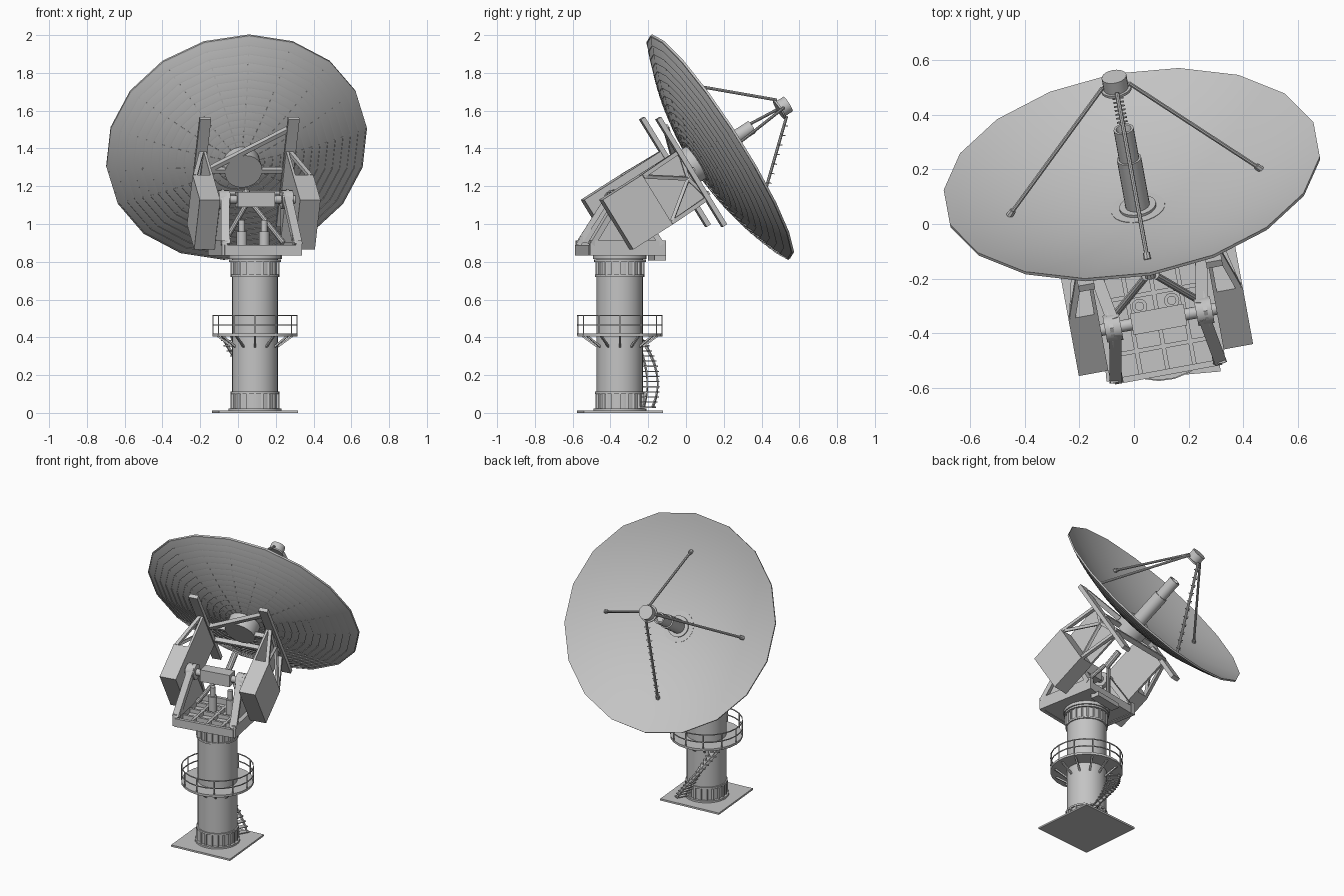
import bpy, bmesh
from math import radians, pi, sin, cos
from mathutils import Matrix, Vector

if "Cube" in bpy.data.objects:
    bpy.data.objects.remove(bpy.data.objects["Cube"])

grey = bpy.data.materials.new("painted_grey")
grey.use_nodes = True
grey.diffuse_color = (0.55, 0.55, 0.55, 1)
grey.node_tree.nodes["Principled BSDF"].inputs["Base Color"].default_value = (0.55, 0.55, 0.55, 1)

# Frames: fixed tower, turning head, and dish (z = dish axis, -y = dish top, origin = rim centre)
TOWER = Matrix.Translation((0.09, -0.35, 0))
HEAD = TOWER @ Matrix.Rotation(radians(10.4), 4, 'Z')
DISH = HEAD @ Matrix.Translation((0, 0.545, 1.41)) @ Matrix.Rotation(radians(-58), 4, 'X')


class Part:
    """Collects simple solids into one named object."""

    def __init__(self, name, frame):
        self.name, self.frame, self.bm = name, frame, bmesh.new()

    def box(self, centre, size, turn=0):
        m = Matrix.Translation(centre) @ Matrix.Rotation(turn, 4, 'Z') @ Matrix.Diagonal((*size, 1))
        bmesh.ops.create_cube(self.bm, size=1, matrix=m)

    def bar(self, p, q, w, d=None, sides=4, r2=None):
        p, q = Vector(p), Vector(q)
        m = Matrix.Translation((p + q) / 2) @ (q - p).to_track_quat('Z', 'Y').to_matrix().to_4x4()
        if sides == 4:
            m = m @ Matrix.Diagonal((w, d or w, (q - p).length, 1))
            bmesh.ops.create_cube(self.bm, size=1, matrix=m)
        else:
            bmesh.ops.create_cone(self.bm, cap_ends=True, segments=sides, radius1=w,
                                  radius2=r2 or w, depth=(q - p).length, matrix=m)

    def lathe(self, profile, sides, closed=False):
        rings = []
        for r, z in profile:
            rings.append([self.bm.verts.new((r * cos(a), r * sin(a), z)) for a in
                          (pi / 2 + 2 * pi * k / sides for k in range(sides))])
        pairs = list(zip(rings, rings[1:])) + ([(rings[-1], rings[0])] if closed else [])
        for lo, hi in pairs:
            for k in range(sides):
                n = (k + 1) % sides
                self.bm.faces.new((lo[k], lo[n], hi[n], hi[k]))

    def ring(self, r0, r1, z0, z1, sides=24):
        self.lathe([(r0, z0), (r1, z0), (r1, z1), (r0, z1)], sides, True)

    def prism(self, outline, x0, x1):
        a = [self.bm.verts.new((x0, y, z)) for y, z in outline]
        b = [self.bm.verts.new((x1, y, z)) for y, z in outline]
        self.bm.faces.new(a)
        self.bm.faces.new(b[::-1])
        for k in range(len(a)):
            n = (k + 1) % len(a)
            self.bm.faces.new((a[k], b[k], b[n], a[n]))

    def done(self):
        bmesh.ops.recalc_face_normals(self.bm, faces=self.bm.faces)
        mesh = bpy.data.meshes.new(self.name)
        self.bm.to_mesh(mesh)
        self.bm.free()
        mesh.materials.append(grey)
        mesh.shade_smooth()
        mesh.set_sharp_from_angle(angle=radians(32))
        ob = bpy.data.objects.new(self.name, mesh)
        ob.matrix_world = self.frame
        bpy.context.collection.objects.link(ob)


def polar(r, a, z):
    return (r * cos(a), r * sin(a), z)


def around(n, phase=0.0):
    return [2 * pi * (k + phase) / n for k in range(n)]


# Ground plate and tower tube with flanges and gussets
p = Part("base_plate", TOWER)
p.box((0, 0, 0.006), (0.42, 0.42, 0.012), radians(5))
p.done()
p = Part("tower", TOWER)
p.ring(0.10, 0.123, 0.012, 0.83)
for z, r in ((0.012, 0.14), (0.10, 0.131), (0.72, 0.131), (0.80, 0.138)):
    p.ring(0.11, r, z, z + 0.012)
for a in around(20):
    for z0, z1 in ((0.02, 0.10), (0.73, 0.80)):
        p.bar(polar(0.124, a, z0), polar(0.124, a, z1), 0.012)
p.ring(0.08, 0.142, 0.815, 0.835)
p.done()

# Round walkway with railing and brackets
p = Part("walkway", TOWER)
p.ring(0.12, 0.225, 0.405, 0.42)
for z in (0.465, 0.515):
    p.ring(0.221, 0.226, z - 0.003, z + 0.003)
for a in around(12):
    p.bar(polar(0.223, a, 0.41), polar(0.223, a, 0.515), 0.006)
    p.bar(polar(0.12, a, 0.35), polar(0.20, a, 0.408), 0.01)
p.done()

# Curved stair winding up the back of the tower
p = Part("stair", TOWER)
steps = 14
path = [(radians(60 + 90 * k / steps), 0.03 + 0.38 * k / steps) for k in range(steps + 1)]
for (a, z), (b, y) in zip(path, path[1:]):
    p.bar(polar(0.125, a, z), polar(0.21, a, z), 0.035, 0.006)
    for r in (0.145, 0.20):
        p.bar(polar(r, a, z), polar(r, b, y), 0.007, 0.016)
p.done()

# Turntable frame: floor grid and outer beams
p = Part("turntable_frame", HEAD)
p.box((0, 0, 0.842), (0.42, 0.40, 0.012))
for s in (-1, 1):
    p.box((0.20 * s, 0.005, 0.872), (0.03, 0.41, 0.08))
    p.box((0, 0.195 * s, 0.86), (0.40, 0.022, 0.055))
for k in (-0.1, 0, 0.1):
    p.box((k, 0, 0.86), (0.016, 0.39, 0.03))
    p.box((0, k, 0.86), (0.39, 0.016, 0.03))
p.box((0.05, 0.19, 0.822), (0.2, 0.06, 0.03))
p.done()

# Bearing stands on each side, leaning slightly inward
for side, s in (("left", 1), ("right", -1)):
    p = Part(side + "_bearing_stand", HEAD)
    p.prism([(-0.2, 0.90), (-0.03, 1.17), (0, 1.185), (0.03, 1.17), (0.2, 0.90)], 0.168 * s, 0.182 * s)
    for y in (-1, 1):
        p.bar((0.195 * s, 0.19 * y, 0.89), (0.165 * s, 0.02 * y, 1.16), 0.045, 0.03)
    p.bar((0.14 * s, 0, 1.13), (0.20 * s, 0, 1.13), 0.05, sides=16)
    p.done()

# Elevation shaft, drive legs and motors
p = Part("elevation_shaft", HEAD)
p.bar((-0.23, 0, 1.13), (0.23, 0, 1.13), 0.022, sides=16)
p.box((0, 0, 1.13), (0.20, 0.08, 0.08))
p.done()
p = Part("drive_legs", HEAD)
for s in (-1, 1):
    p.bar((0.16 * s, 0.04, 0.90), (0.02 * s, 0.16, 1.10), 0.014, sides=10)
    p.bar((0.06 * s, 0.06, 0.86), (0.06 * s, 0.06, 0.96), 0.028, sides=14)
    p.bar((0.06 * s, 0.06, 0.96), (0.06 * s, 0.06, 1.02), 0.017, sides=14)
p.bar((0, 0.16, 1.10), (0, 0.26, 1.17), 0.02, sides=10)
p.done()

# Counterweight boxes with open braced arms reaching the dish frame
TOP, LOW, REAR, MID, FRONT = -0.13, 0.18, -0.74, -0.49, -0.24
for side, s in (("left", 1), ("right", -1)):
    p = Part(side + "_counterweight", DISH)
    p.box((0.27 * s, (TOP + LOW) / 2, (REAR + MID) / 2), (0.11, LOW - TOP, MID - REAR))
    p.done()
    p = Part(side + "_arm", DISH)
    p.box((0.222 * s, (TOP + LOW) / 2, (REAR + FRONT) / 2), (0.014, LOW - TOP, FRONT - REAR))
    node = (0.25 * s, 0.025, FRONT - 0.04)
    for y in (TOP + 0.01, LOW - 0.01):
        p.bar((0.31 * s, y, MID), (0.235 * s, y, FRONT), 0.022)
        p.bar((0.31 * s, y, MID), node, 0.018)
        p.bar((0.235 * s, y, FRONT), node, 0.018)
    p.done()

# Dish support frame and hub
p = Part("dish_frame", DISH)
for s in (-1, 1):
    p.bar((0.238 * s, -0.33, -0.245), (0.238 * s, 0.34, -0.245), 0.06, 0.026)
p.bar((-0.24, 0.03, -0.235), (0.24, -0.27, -0.235), 0.022, 0.03)
p.bar((-0.24, 0.15, -0.235), (0.24, 0.15, -0.235), 0.022, 0.03)
p.bar((-0.24, 0, -0.235), (0.24, 0, -0.235), 0.022, 0.03)
p.done()
p = Part("dish_hub", DISH)
p.bar((0, 0, -0.25), (0, 0, -0.15), 0.1, sides=24)
p.done()

# Dish: smooth bowl, ridged back and radial ribs
R, DEPTH, RINGS = 0.70, 0.155, 15


def bowl(r):
    return DEPTH * ((r / R) ** 2 - 1)


radii = [0.05 + (R - 0.05) * k / RINGS for k in range(RINGS + 1)]
profile = [(r, bowl(r)) for r in radii]
for r in radii[:0:-1]:
    i = r - 0.007
    profile += [(r, bowl(r) - 0.012), (i, bowl(i) - 0.012), (i, bowl(i) - 0.006)]
profile.append((0.05, bowl(0.05) - 0.006))
p = Part("dish", DISH)
p.lathe(profile, 18, True)
p.done()
p = Part("dish_ribs", DISH)
for a in around(18, 0.5):
    f = cos(pi / 18)
    for r, q in zip(radii[1:], radii[2:]):
        p.bar(polar(r * f, a, bowl(r) - 0.008), polar(q * f, a, bowl(q) - 0.008), 0.006)
p.done()

# Central feed tube with open mouth and base collar
p = Part("feed_tube", DISH)
p.ring(0.045, 0.068, -0.156, -0.14)
p.lathe([(0.045, -0.16), (0.045, 0.065), (0.037, 0.065), (0.037, 0.195), (0.028, 0.195),
         (0.02, 0.17), (0.001, 0.17)], 20)
p.done()

# Secondary reflector and its four struts, the lowest carrying rungs
p = Part("secondary_reflector", DISH)
p.bar((0, 0, 0.365), (0, 0, 0.375), 0.056, sides=20)
p.bar((0, 0, 0.375), (0, 0, 0.425), 0.046, sides=20)
p.done()
p = Part("reflector_struts", DISH)
for a in around(4):
    foot, head = Vector(polar(0.47, a, bowl(0.47))), Vector(polar(0.05, a, 0.385))
    p.bar(foot, head, 0.008, sides=8)
    p.bar(foot, foot.lerp(head, 0.04), 0.013, sides=8)
foot, head = Vector((0, 0.47, bowl(0.47))), Vector((0, 0.05, 0.385))
for k in range(1, 12):
    c = foot.lerp(head, k / 12)
    p.bar(c - Vector((0.02, 0, 0)), c + Vector((0.02, 0, 0)), 0.005)
    p.bar(c, c + Vector((0, 0.014, 0.016)), 0.005)
p.done()
